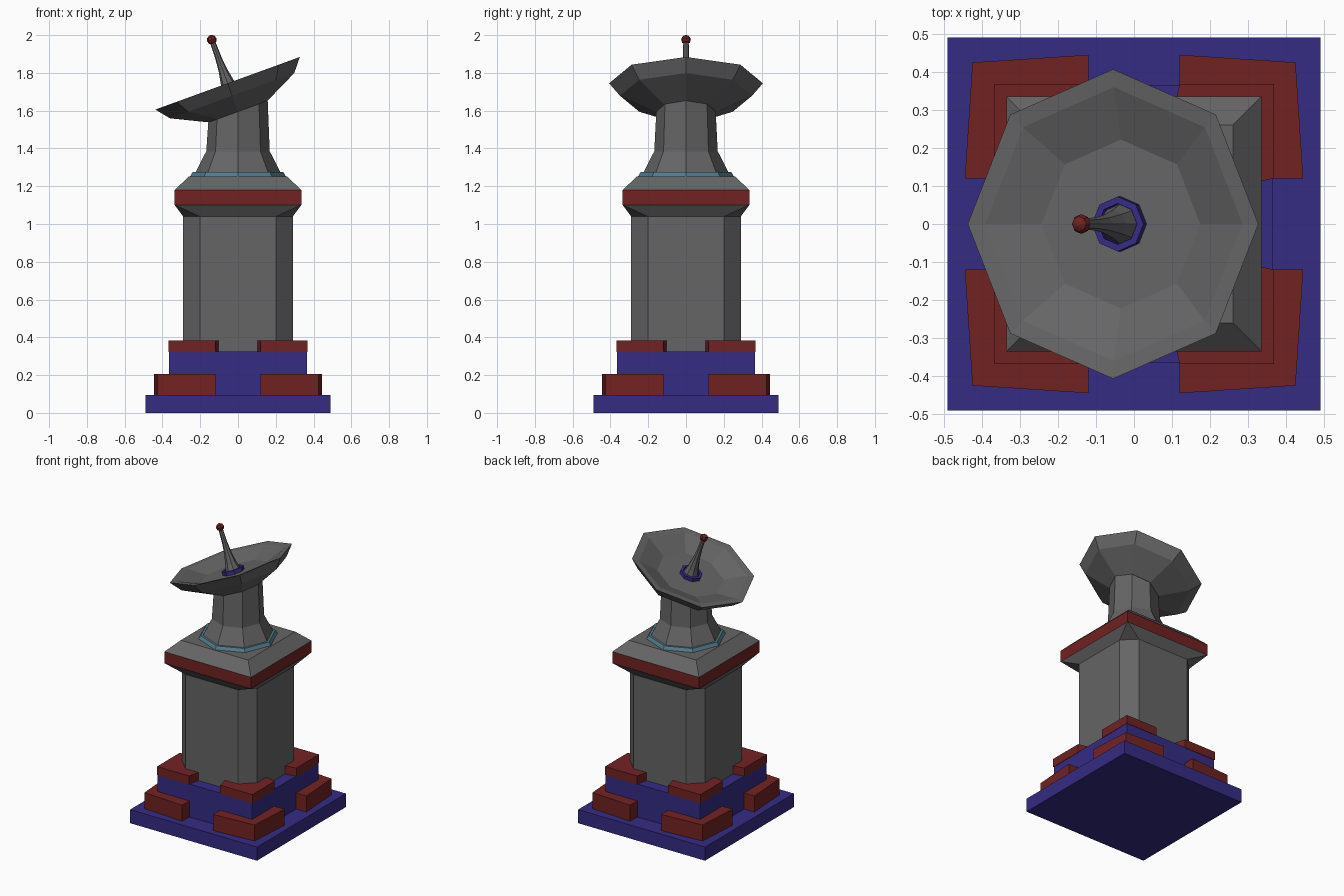
import bpy, bmesh, math
from mathutils import Matrix, Vector

if "Cube" in bpy.data.objects:
    bpy.data.objects.remove(bpy.data.objects["Cube"])


def material(name, rgb):
    m = bpy.data.materials.new(name)
    m.diffuse_color = (*rgb, 1)
    m.use_nodes = True
    m.node_tree.nodes["Principled BSDF"].inputs["Base Color"].default_value = m.diffuse_color
    return m


BLUE = material("deep_blue", (0.036, 0.025, 0.23))
RED = material("brick_red", (0.17, 0.016, 0.016))
GREY = material("dark_grey", (0.13, 0.13, 0.13))
TEAL = material("dusty_teal", (0.09, 0.20, 0.26))


def loft(name, rings, mat, matrix=None):
    """Skin a stack of equal-length rings and cap both ends."""
    bm = bmesh.new()
    loops = [[bm.verts.new(p) for p in ring] for ring in rings]
    n = len(loops[0])
    for a, b in zip(loops, loops[1:]):
        for i in range(n):
            j = (i + 1) % n
            bm.faces.new((a[i], a[j], b[j], b[i]))
    bm.faces.new(loops[0][::-1])
    bm.faces.new(loops[-1])
    bmesh.ops.recalc_face_normals(bm, faces=bm.faces)
    me = bpy.data.meshes.new(name)
    bm.to_mesh(me)
    bm.free()
    me.materials.append(mat)
    ob = bpy.data.objects.new(name, me)
    bpy.context.collection.objects.link(ob)
    if matrix:
        ob.matrix_world = matrix
    return ob


def square(h, z):
    return [(-h, -h, z), (h, -h, z), (h, h, z), (-h, h, z)]


def cut_square(h, c, z):
    """Square outline with corners cut back by c."""
    k = h - c
    return [(-k, -h, z), (k, -h, z), (h, -k, z), (h, k, z),
            (k, h, z), (-k, h, z), (-h, k, z), (-h, -k, z)]


def circle(r, z, n=8):
    return [(r * math.cos(math.tau * i / n), r * math.sin(math.tau * i / n), z)
            for i in range(n)]


# Stepped base
loft("base_slab", [square(0.49, 0), square(0.49, 0.095)], BLUE)
loft("base_block", [square(0.365, 0.095), square(0.365, 0.325)], BLUE)

# Red corner guards, four on each step
low = [(.12, .445), (.425, .425), (.445, .12), (.36, .12), (.36, .36), (.12, .36)]
high = [(.12, .368), (.368, .368), (.368, .12), (.28, .10),
        (.28, .20), (.20, .28), (.10, .28)]
for i in range(4):
    turn = Matrix.Rotation(i * math.pi / 2, 4, 'Z')
    for name, outline, z0, z1 in (("lower_corner_guard", low, .095, .207),
                                  ("upper_corner_guard", high, .322, .382)):
        loft(f"{name}_{i + 1}", [[(x, y, z) for x, y in outline] for z in (z0, z1)],
             RED, turn)

# Column with cut corners, flaring out under the cap
loft("column", [cut_square(.29, .088, .32), cut_square(.29, .088, 1.04)], GREY)
loft("column_flare", [cut_square(.29, .088, 1.04), cut_square(.335, .002, 1.10)], GREY)
loft("cap_band", [square(.335, 1.10), square(.335, 1.18)], RED)
loft("cap_slope", [square(.335, 1.18), square(.26, 1.252)], GREY)

# Teal collar and eight-sided neck with its top cut to the dish tilt
loft("neck_collar", [circle(.255, 1.25), circle(.24, 1.274)], TEAL)
top = [(x, y, 1.60 + 0.364 * x) for x, y, _ in circle(.157, 0)]
loft("neck", [circle(.226, 1.272), circle(.168, 1.385), top], GREY)

# Tilted dish assembly
tilt = Matrix.Translation((-0.055, 0, 1.745)) @ Matrix.Rotation(math.radians(-20), 4, 'Y')
loft("dish", [circle(r, z) for r, z in
              ((.165, -.16), (.35, -.07), (.407, 0), (.36, -.006), (.222, -.06))],
     GREY, tilt)
loft("feed_ring", [circle(r, z) for r, z in
                   ((.072, -.065), (.072, -.035), (.054, -.035), (.054, -.05))],
     BLUE, tilt)
loft("feed_horn", [circle(r, z) for r, z in
                   ((.053, -.055), (.037, .0), (.024, .07), (.017, .14), (.014, .235))],
     GREY, tilt)

# Small faceted ball on the tip
loft("feed_tip", [circle(.026 * math.sin(a), .245 - .026 * math.cos(a))
                  for a in (math.radians(d) for d in (12, 50, 90, 130, 168))],
     RED, tilt)
